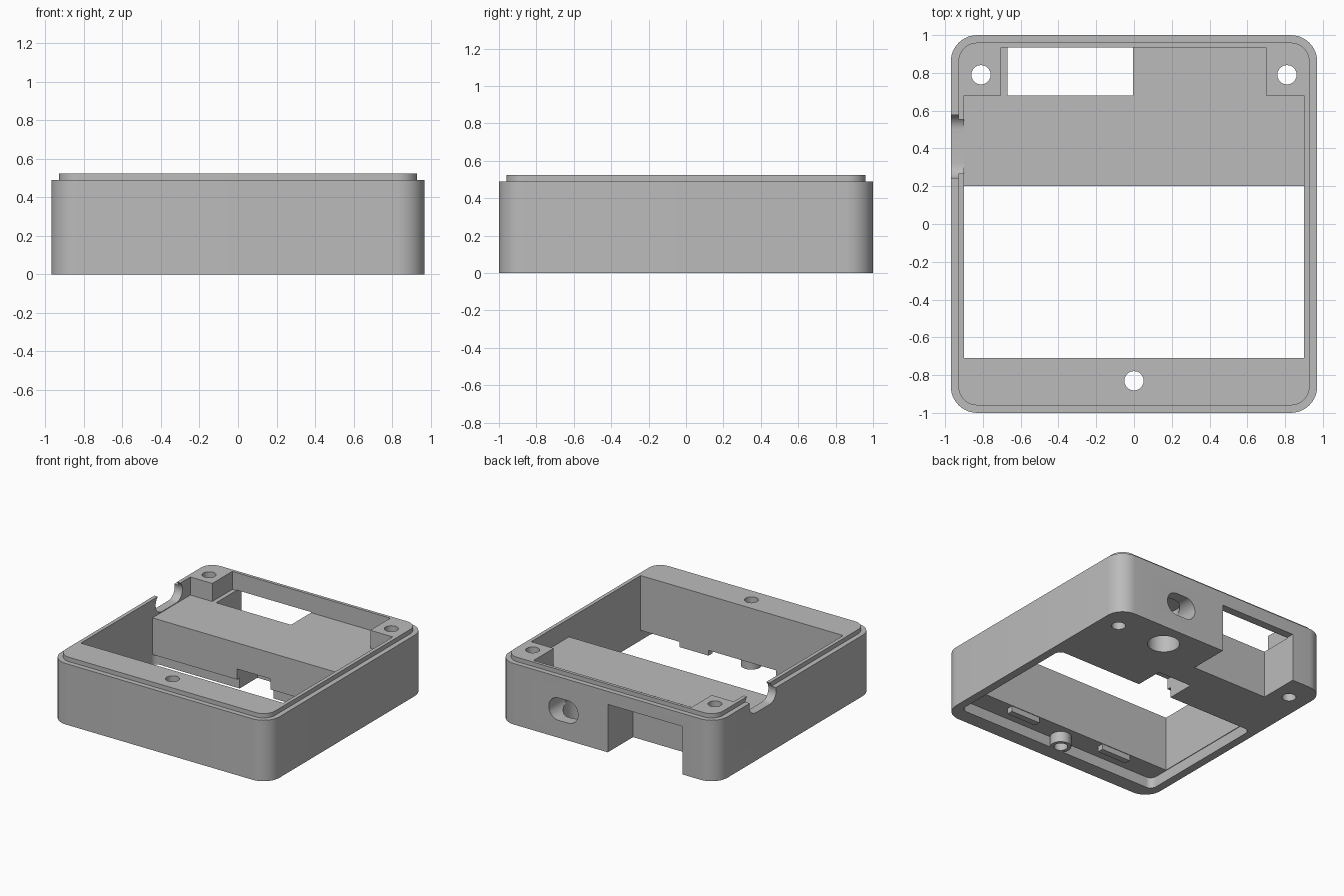
import bpy, bmesh, math

default = bpy.data.objects.get("Cube")
if default:
    bpy.data.objects.remove(default, do_unlink=True)

grey = bpy.data.materials.new("plain_grey")
grey.use_nodes = True
colour = (0.5, 0.5, 0.5, 1)
grey.diffuse_color = colour
grey.node_tree.nodes["Principled BSDF"].inputs["Base Color"].default_value = colour


def rounded(u0, u1, v0, v1, r, steps=10):
    """Rounded rectangle outline, counter-clockwise."""
    corners = [(u1 - r, v1 - r), (u0 + r, v1 - r), (u0 + r, v0 + r), (u1 - r, v0 + r)]
    pts = []
    for i, (cu, cv) in enumerate(corners):
        for k in range(steps + 1):
            a = math.pi / 2 * (i + k / steps)
            pts.append((cu + r * math.cos(a), cv + r * math.sin(a)))
    return pts


def rect(u0, u1, v0, v1):
    return [(u0, v0), (u1, v0), (u1, v1), (u0, v1)]


def circle(cu, cv, r, n=32):
    return [(cu + r * math.cos(2 * math.pi * i / n), cv + r * math.sin(2 * math.pi * i / n))
            for i in range(n)]


PLACE = {"x": lambda u, v, w: (w, u, v),
         "y": lambda u, v, w: (u, w, v),
         "z": lambda u, v, w: (u, v, w)}


def loft(name, sections, axis="z"):
    """Closed solid through outlines of equal length, each with its height."""
    bm = bmesh.new()
    loops = [[bm.verts.new(PLACE[axis](u, v, w)) for u, v in pts] for pts, w in sections]
    n = len(loops[0])
    for a, b in zip(loops, loops[1:]):
        for i in range(n):
            j = (i + 1) % n
            bm.faces.new((a[i], a[j], b[j], b[i]))
    bm.faces.new(loops[0][::-1])
    bm.faces.new(loops[-1])
    bmesh.ops.recalc_face_normals(bm, faces=bm.faces[:])
    mesh = bpy.data.meshes.new(name)
    bm.to_mesh(mesh)
    bm.free()
    mesh.materials.append(grey)
    obj = bpy.data.objects.new(name, mesh)
    bpy.context.collection.objects.link(obj)
    return obj


def prism(pts, lo, hi, axis="z"):
    return loft("helper", [(pts, lo), (pts, hi)], axis)


def combine(body, tool, operation="DIFFERENCE"):
    mod = body.modifiers.new("combine", "BOOLEAN")
    mod.operation = operation
    mod.solver = "EXACT"
    mod.object = tool
    bpy.context.view_layer.objects.active = body
    bpy.ops.object.modifier_apply(modifier=mod.name)
    bpy.data.objects.remove(tool, do_unlink=True)


# Outer shell with a stepped lip around the top
outer = rounded(-0.97, 0.97, -1, 1, 0.14)
lip = rounded(-0.93, 0.93, -0.96, 0.96, 0.10)
case = loft("case_frame", [(outer, 0), (outer, 0.49), (lip, 0.49), (lip, 0.525)])

# Upper pocket that leaves the two rear corner posts standing
pocket = [(-0.9, 0.0), (0.9, 0.0), (0.9, 0.68), (0.7, 0.68),
          (0.7, 0.935), (-0.705, 0.935), (-0.705, 0.68), (-0.9, 0.68)]
combine(case, prism(pocket, 0.38, 0.8))

# Large window through the middle
combine(case, prism(rect(-0.9, 0.9, -0.71, 0.2), -0.2, 0.9))

# Shallow recess around the window on the underside, and the cable notch
combine(case, prism(rounded(-0.905, 0.905, -0.88, 0.235, 0.05), -0.1, 0.085))
combine(case, prism(rect(-0.15, 0.15, 0.1, 0.46), -0.1, 0.17))

# Boss around the front screw and two clips in the recess
combine(case, prism(circle(0, -0.83, 0.077), 0, 0.2), "UNION")
for side in (-1, 1):
    ends = sorted((side * 0.3, side * 0.56))
    combine(case, prism(rect(*ends, -0.765, -0.715), 0.04, 0.15), "UNION")

# Connector opening at the back
combine(case, prism(rect(-0.67, -0.005, 0.68, 1.1), -0.1, 0.385))

# Socket: slot through the back wall meeting a round bore from below
combine(case, prism(circle(0.39, 0.8, 0.117), -0.1, 0.33))
combine(case, prism(rounded(0.26, 0.52, 0.14, 0.32, 0.088), 0.8, 1.1, "y"))

# Rounded port in the side wall, open at the top
combine(case, prism(rounded(0.24, 0.58, 0.385, 0.545, 0.079), -1.1, -0.85, "x"))

# Screw holes
for x, y in ((-0.81, 0.79), (0.81, 0.79), (0, -0.83)):
    combine(case, prism(circle(x, y, 0.051), -0.2, 0.9))

# Smooth the round surfaces and keep the edges sharp
bpy.ops.object.select_all(action="DESELECT")
case.select_set(True)
bpy.context.view_layer.objects.active = case
bpy.ops.object.shade_smooth_by_angle(angle=math.radians(30))
